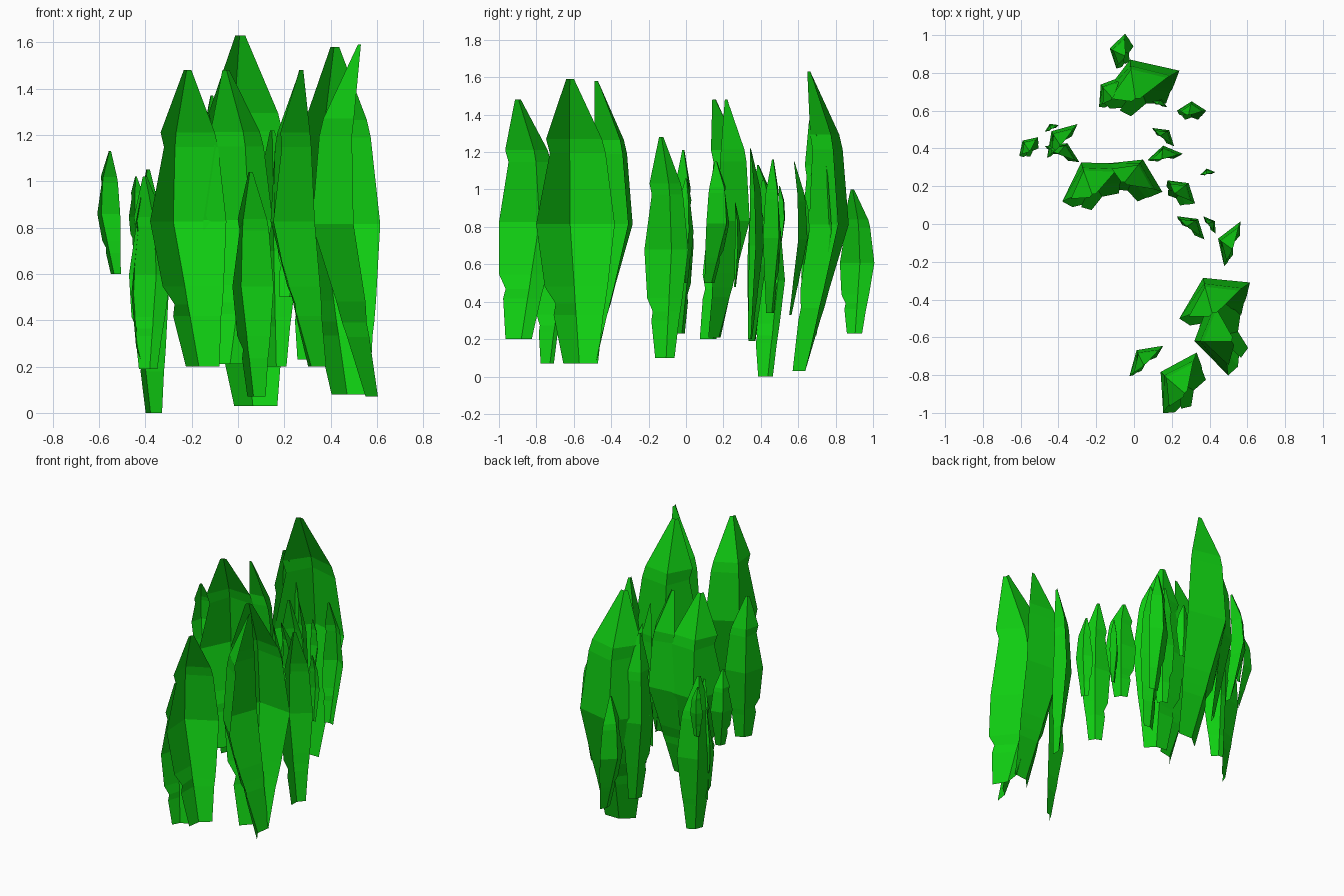
import bpy, bmesh, math
from mathutils import Vector

green = bpy.data.materials.new("leaf green")
green.diffuse_color = (0.005, 0.62, 0.006, 1)

# Shared leaf outline, in units of leaf width:
# height fraction, left edge, right edge, edge set-back, midrib fold, midrib sideways
PROFILE = [
    (0.00, -0.22, 0.22, -0.31, 0.08, 0.00),
    (0.17, -0.32, 0.31, -0.20, 0.16, 0.00),
    (0.21, -0.29, 0.34, -0.18, 0.19, 0.00),
    (0.27, -0.42, 0.38, -0.14, 0.21, 0.00),
    (0.49, -0.50, 0.50, 0.00, 0.32, 0.00),
    (0.74, -0.33, 0.38, -0.02, 0.27, -0.02),
    (0.79, -0.38, 0.33, -0.03, 0.24, -0.03),
    (1.00, -0.15, -0.05, -0.15, 0.02, -0.10),
]


def leaf(name, x, y, angle, width, z0, z1, bend=1.0):
    """Folded leaf blade, bowed towards the given compass angle."""
    a = math.radians(angle)
    bow = Vector((math.cos(a), math.sin(a), 0))
    side = Vector((bow.y, -bow.x, 0))
    bm = bmesh.new()
    rows = []
    for t, left, right, back, fold, mid in PROFILE:
        base = Vector((x, y, z0 + t * (z1 - z0)))
        edge = back * bend
        rows.append([bm.verts.new(base + width * (s * side + d * bow))
                     for s, d in ((left, edge), (mid, edge + fold), (right, edge))])
    for lo, hi in zip(rows, rows[1:]):
        for i in range(2):
            bm.faces.new((lo[i], hi[i], hi[i + 1], lo[i + 1]))
    mesh = bpy.data.meshes.new(name)
    bm.to_mesh(mesh)
    bm.free()
    mesh.materials.append(green)
    obj = bpy.data.objects.new(name, mesh)
    bpy.context.collection.objects.link(obj)


STRAIGHT = 0.3   # bend of the straighter leaves

# Large leaves: x, y, angle, width, bottom, top
leaf("large_leaf_back", 0.029, 0.735, 110, 0.45, 0.03, 1.63)
leaf("large_leaf_middle_left", -0.215, 0.22, 121.5, 0.386, 0.20, 1.48)
leaf("large_leaf_middle_right", 0.0, 0.245, 63.5, 0.335, 0.21, 1.48)
leaf("large_leaf_front_upper", 0.427, -0.405, 117, 0.42, 0.08, 1.58)
leaf("large_leaf_front_side", 0.454, -0.591, 192, 0.43, 0.07, 1.59)
leaf("large_leaf_front", 0.243, -0.84, 151, 0.365, 0.20, 1.48)

# Medium leaves
leaf("medium_leaf_back", -0.125, 0.70, 143, 0.20, 0.22, 1.37)
leaf("medium_leaf_back_end", -0.07, 0.915, 166, 0.19, 0.23, 1.0)
leaf("medium_leaf_left", -0.38, 0.44, 138, 0.24, 0.0, 1.05, STRAIGHT)
leaf("medium_leaf_left_front", -0.38, 0.37, 65, 0.20, 0.19, 1.02, STRAIGHT)
leaf("medium_leaf_centre", 0.165, 0.355, 100, 0.19, 0.20, 1.22, STRAIGHT)
leaf("medium_leaf_right", 0.30, -0.02, 50, 0.19, 0.23, 1.21, STRAIGHT)
leaf("medium_leaf_right_side", 0.52, -0.105, 160, 0.25, 0.10, 1.28, STRAIGHT)
leaf("medium_leaf_front_left", 0.065, -0.725, 132, 0.24, 0.07, 1.04, STRAIGHT)

# Small leaves
leaf("small_leaf_back_right", 0.305, 0.60, 90, 0.155, 0.33, 1.15)
leaf("small_leaf_back", 0.135, 0.635, 70, 0.085, 0.60, 0.97, STRAIGHT)
leaf("small_leaf_far_left", -0.558, 0.41, 135, 0.14, 0.60, 1.13)
leaf("small_leaf_left", -0.435, 0.507, 115, 0.08, 0.68, 1.02, STRAIGHT)
leaf("small_leaf_centre", 0.155, 0.46, 50, 0.15, 0.34, 1.16, STRAIGHT)
leaf("small_leaf_middle", 0.25, 0.17, 50, 0.19, 0.50, 1.15)
leaf("small_leaf_right", 0.39, 0.268, 100, 0.08, 0.48, 0.93, STRAIGHT)
leaf("small_leaf_right_front", 0.40, -0.005, 35, 0.11, 0.50, 1.06, STRAIGHT)
